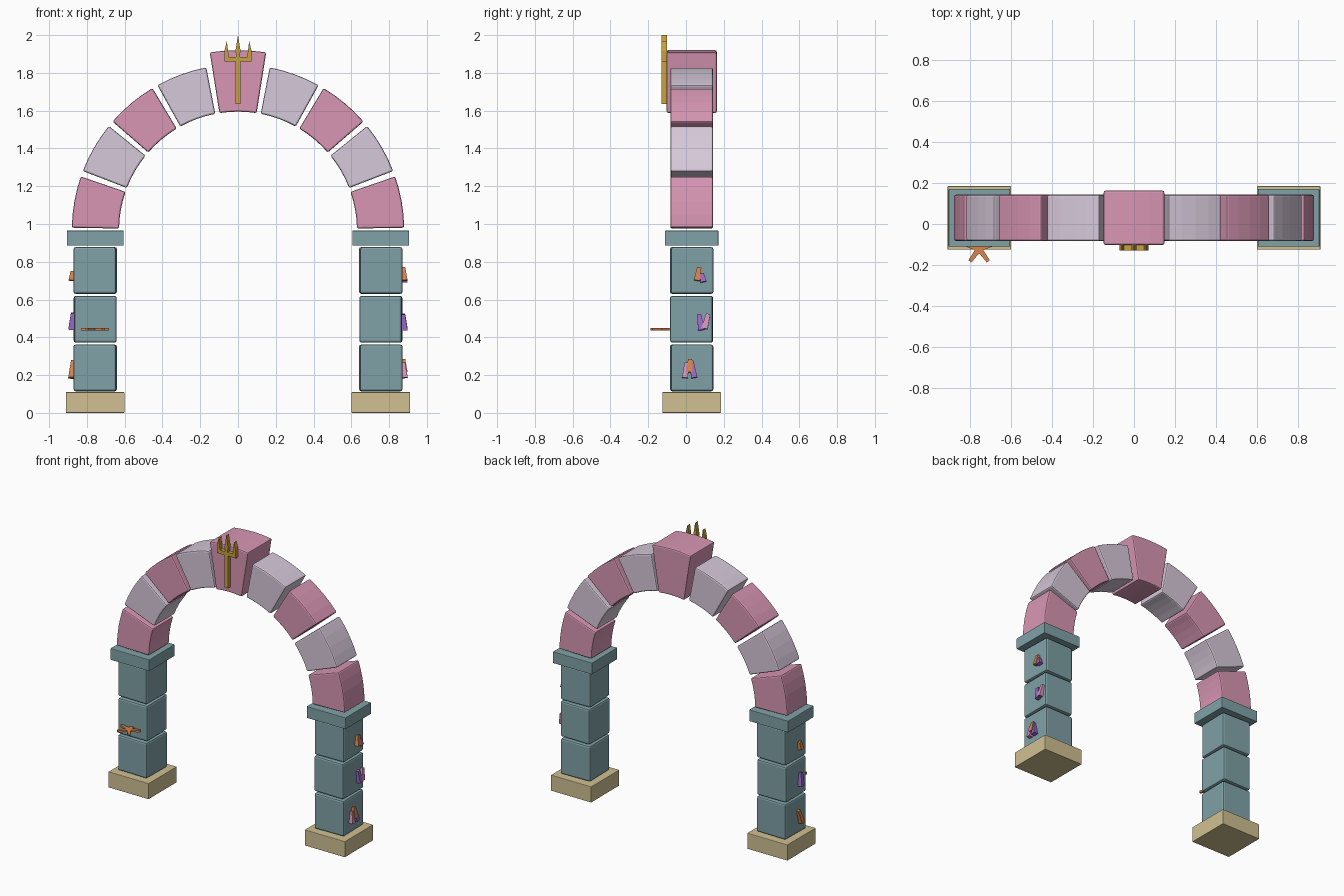
import bpy, bmesh, math
from mathutils import Matrix, Vector

if "Cube" in bpy.data.objects:
    bpy.data.objects.remove(bpy.data.objects["Cube"])

YC = 0.03          # depth centre of the arch
ARC_Z = 0.965      # height of the arch centre


def material(name, r, g, b):
    lin = [((c / 255 + 0.055) / 1.055) ** 2.4 for c in (r, g, b)]
    m = bpy.data.materials.new(name)
    m.diffuse_color = (*lin, 1)
    m.use_nodes = True
    m.node_tree.nodes["Principled BSDF"].inputs["Base Color"].default_value = m.diffuse_color
    return m


PINK = material("pink_stone", 216, 150, 180)
LILAC = material("pale_lilac_stone", 214, 200, 217)
TEAL = material("teal_stone", 128, 162, 167)
SAND = material("sand_stone", 208, 192, 146)
GOLD = material("gold", 202, 162, 62)
ORANGE = material("orange_coral", 216, 132, 76)
PURPLE = material("purple_coral", 158, 104, 204)
ROSE = material("rose_coral", 214, 150, 190)


def finish(name, bm, mat, bevel=0.0):
    bmesh.ops.recalc_face_normals(bm, faces=bm.faces)
    me = bpy.data.meshes.new(name)
    bm.to_mesh(me)
    bm.free()
    me.materials.append(mat)
    ob = bpy.data.objects.new(name, me)
    bpy.context.collection.objects.link(ob)
    if bevel:
        mod = ob.modifiers.new("bevel", "BEVEL")
        mod.width, mod.segments, mod.limit_method = bevel, 2, 'ANGLE'
        mod.angle_limit = math.radians(40)
    return ob


def box(name, centre, size, mat, bevel=0.0, rot=(0, 0, 0), taper=1.0):
    bm = bmesh.new()
    bmesh.ops.create_cube(bm, size=1)
    for v in bm.verts:
        if v.co.z > 0:
            v.co.x *= taper
            v.co.y *= taper
        v.co = Vector(a * b for a, b in zip(v.co, size))
    ob = finish(name, bm, mat, bevel)
    ob.location = centre
    ob.rotation_euler = [math.radians(a) for a in rot]
    return ob


def extrude_profile(name, points, y0, y1, mat, bevel=0.0):
    """Extrude an (x, z) outline along y."""
    bm = bmesh.new()
    face = bm.faces.new([bm.verts.new((x, y0, z)) for x, z in points])
    out = bmesh.ops.extrude_face_region(bm, geom=[face])
    bmesh.ops.translate(bm, vec=(0, y1 - y0, 0),
                        verts=[g for g in out["geom"] if isinstance(g, bmesh.types.BMVert)])
    return finish(name, bm, mat, bevel)


def voussoir(name, mid, r0, r1, half_depth, mat):
    angles = [math.radians(mid - 9 + 18 * i / 4) for i in range(5)]
    pts = [(r1 * math.cos(a), ARC_Z + r1 * math.sin(a)) for a in angles]
    pts += [(r0 * math.cos(a), ARC_Z + r0 * math.sin(a)) for a in reversed(angles)]
    extrude_profile(name, pts, YC - half_depth, YC + half_depth, mat, 0.009)


# Pillars: plinth, three stacked blocks, cap
for side, s in (("left", -1), ("right", 1)):
    x = 0.756 * s
    box(side + "_plinth", (x, YC, 0.055), (0.31, 0.31, 0.11), SAND, 0.003)
    for i, turn in enumerate((1.2, -0.8, 1.5)):
        box(f"{side}_block_{i + 1}", (x, YC, 0.238 + 0.258 * i), (0.225, 0.225, 0.247),
            TEAL, 0.011, (0, 0, turn * s))
    box(side + "_cap", (x, YC, 0.925), (0.3, 0.282, 0.08), TEAL, 0.003)

# Arch stones with a larger keystone
for i in range(9):
    if i == 4:
        voussoir("keystone", 90, 0.63, 0.955, 0.133, PINK)
    else:
        voussoir(f"arch_stone_{i + 1}", 10 + 20 * i, 0.63, 0.88, 0.113,
                 LILAC if i % 2 else PINK)

# Trident plate on the keystone: right half outline, mirrored
half = [(0.013, 1.635), (0.013, 1.86), (0.072, 1.86), (0.072, 1.915),
        (0.059, 1.968), (0.049, 1.885), (0.010, 1.885), (0.013, 1.92), (0, 2.0)]
trident = half + [(-x, z) for x, z in reversed(half[:-1])]
extrude_profile("trident", trident, -0.129, -0.1, GOLD)

# Flat starfish projecting from the left pillar
bm = bmesh.new()
top = []
for i in range(10):
    a = math.radians(90 + 36 * i)
    # five blunt arms
    if i % 2 == 0:
        d, n = Vector((math.cos(a), math.sin(a), 0)), Vector((-math.sin(a), math.cos(a), 0))
        top += [d * 0.076 - n * 0.009, d * 0.076 + n * 0.009]
    else:
        top.append(Vector((math.cos(a), math.sin(a), 0)) * 0.022)
f = bm.faces.new([bm.verts.new(p) for p in top])
out = bmesh.ops.extrude_face_region(bm, geom=[f])
bmesh.ops.translate(bm, vec=(0, 0, 0.013),
                    verts=[g for g in out["geom"] if isinstance(g, bmesh.types.BMVert)])
star = finish("starfish", bm, ORANGE)
star.location = (-0.757, -0.121, 0.436)

# Small coral sticks on the outer pillar faces: side, y, z, height, lean, colour
corals = [
    (1, 0.064, 0.735, 0.07, -10, ORANGE), (1, 0.088, 0.715, 0.045, 12, PURPLE),
    (1, 0.075, 0.48, 0.085, 8, PURPLE), (1, 0.108, 0.485, 0.08, -14, ROSE),
    (1, -0.001, 0.225, 0.08, -6, ROSE), (1, 0.036, 0.23, 0.09, 10, PURPLE),
    (1, 0.02, 0.25, 0.07, -3, ORANGE),
    (-1, 0.0, 0.725, 0.05, -8, ORANGE), (-1, -0.01, 0.485, 0.09, 6, PURPLE),
    (-1, 0.0, 0.23, 0.095, -18, ORANGE),
]
for i, (s, y, z, h, lean, mat) in enumerate(corals):
    box(f"coral_{i + 1}", (s * 0.877, y, z), (0.034, 0.032, h), mat, 0,
        (lean, -6 * s, 0), 0.7)
